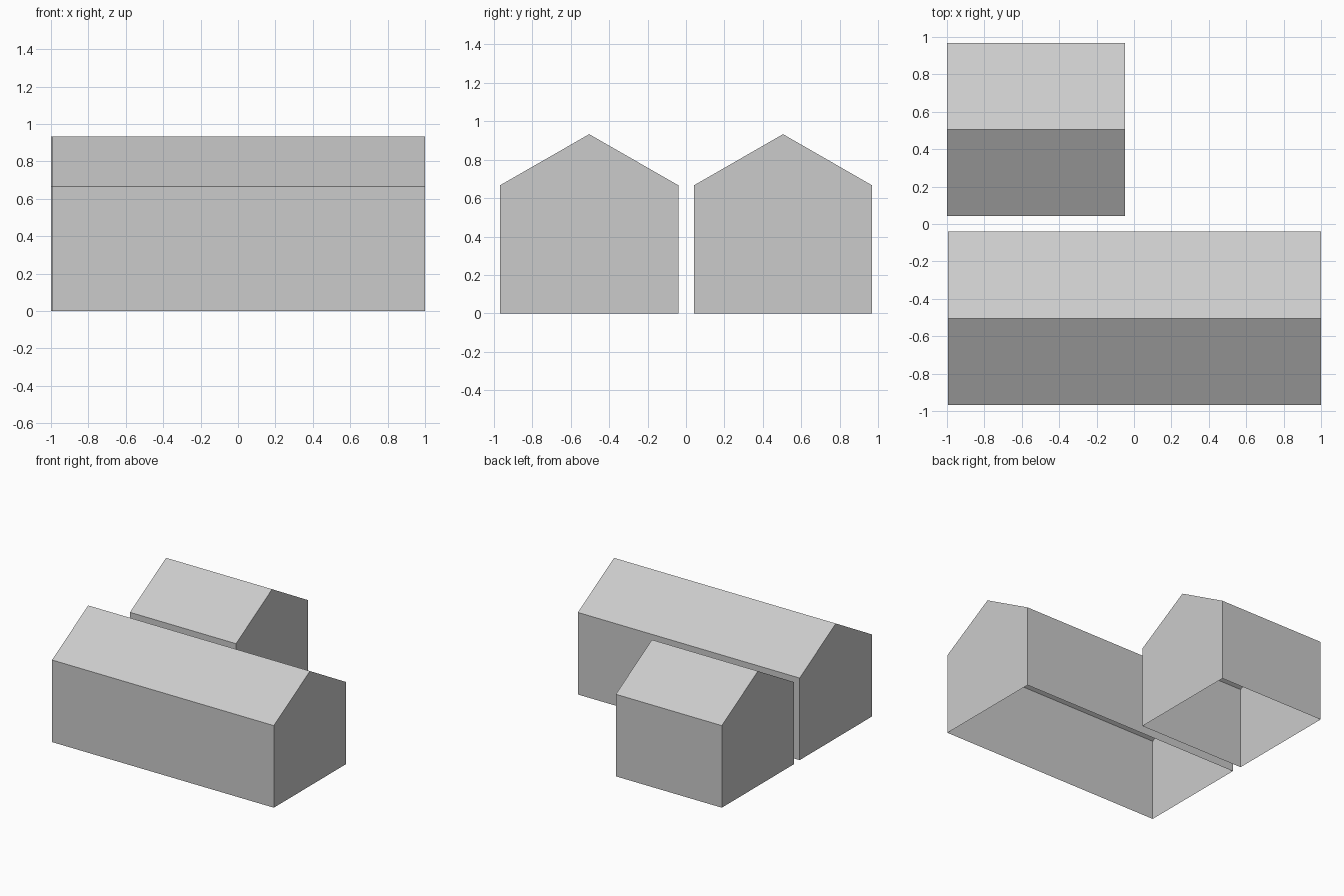
import bpy, bmesh

if "Cube" in bpy.data.objects:
    bpy.data.objects.remove(bpy.data.objects["Cube"])

# Single plain grey for everything
grey = bpy.data.materials.new("plain grey")
grey.diffuse_color = (0.6, 0.6, 0.6, 1)
grey.use_nodes = True
grey.node_tree.nodes["Principled BSDF"].inputs["Base Color"].default_value = grey.diffuse_color

EAVE, RIDGE = 0.667, 0.933


def gabled_hall(name, x0, x1, y0, y1):
    """Gabled shell with its ridge along x and an open underside."""
    mid = (y0 + y1) / 2
    profile = [(y0, 0), (y0, EAVE), (mid, RIDGE), (y1, EAVE), (y1, 0)]
    bm = bmesh.new()
    left = [bm.verts.new((x0, y, z)) for y, z in profile]
    right = [bm.verts.new((x1, y, z)) for y, z in profile]
    # gable ends
    bm.faces.new(left[::-1])
    bm.faces.new(right)
    # walls and roof slopes (no floor)
    for i in range(4):
        bm.faces.new((left[i], left[i + 1], right[i + 1], right[i]))
    bmesh.ops.recalc_face_normals(bm, faces=bm.faces)
    # make sure the front wall looks outwards
    bm.normal_update()
    front = min(bm.faces, key=lambda f: f.calc_center_median().y)
    if front.normal.y > 0:
        bmesh.ops.reverse_faces(bm, faces=bm.faces)
    mesh = bpy.data.meshes.new(name)
    bm.to_mesh(mesh)
    bm.free()
    mesh.materials.append(grey)
    obj = bpy.data.objects.new(name, mesh)
    bpy.context.collection.objects.link(obj)
    return obj


# Long hall in front, short hall behind
gabled_hall("long_hall", -0.994, 1.0, -0.968, -0.04)
gabled_hall("short_hall", -1.0, -0.047, 0.042, 0.968)
